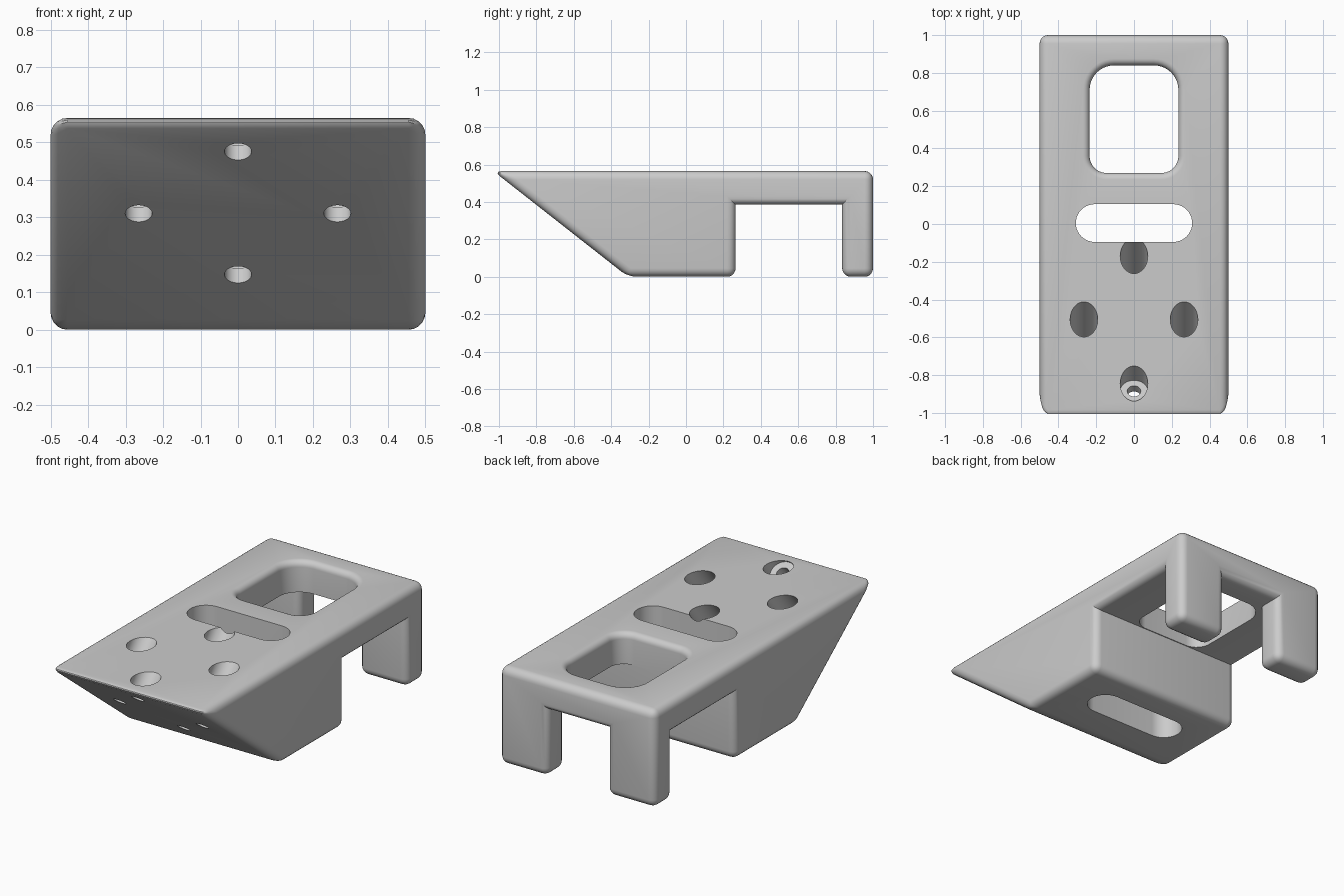
import bpy, bmesh, math
from mathutils import Vector, Matrix

if "Cube" in bpy.data.objects:
    bpy.data.objects.remove(bpy.data.objects["Cube"], do_unlink=True)

TOP, UNDER = 0.565, 0.385
TIP, TOE = -1.03, -0.31          # sharp ends of the sloped front
ROUND = 0.045

grey = bpy.data.materials.new("plain_grey")
grey.use_nodes = True
grey.diffuse_color = (0.6, 0.6, 0.6, 1)
grey.node_tree.nodes["Principled BSDF"].inputs["Base Color"].default_value = (0.6, 0.6, 0.6, 1)


def loft(name, rings):
    """Closed solid through equal-length rings of points."""
    bm = bmesh.new()
    loops = [[bm.verts.new(p) for p in ring] for ring in rings]
    for a, b in zip(loops, loops[1:]):
        for i in range(len(a)):
            j = (i + 1) % len(a)
            bm.faces.new((a[i], a[j], b[j], b[i]))
    bm.faces.new(loops[0])
    bm.faces.new(loops[-1])
    bmesh.ops.recalc_face_normals(bm, faces=bm.faces)
    mesh = bpy.data.meshes.new(name)
    bm.to_mesh(mesh)
    bm.free()
    obj = bpy.data.objects.new(name, mesh)
    bpy.context.collection.objects.link(obj)
    obj.data.materials.append(grey)
    return obj


def cut(body, cutter):
    mod = body.modifiers.new("cut", 'BOOLEAN')
    mod.operation, mod.solver, mod.object = 'DIFFERENCE', 'EXACT', cutter
    bpy.context.view_layer.objects.active = body
    bpy.ops.object.modifier_apply(modifier=mod.name)
    bpy.data.objects.remove(cutter, do_unlink=True)


def rounded_rect(x, y0, y1, z, radii, steps=10):
    """Outline centred on x = 0; radii are for back and front corners."""
    rb, rf = radii
    pts = []
    corners = [(x - rb, y1 - rb, rb), (rb - x, y1 - rb, rb),
               (rf - x, y0 + rf, rf), (x - rf, y0 + rf, rf)]
    for k, (cx, cy, r) in enumerate(corners):
        for s in range(steps + 1):
            a = math.pi / 2 * (k + s / steps)
            pts.append((cx + r * math.cos(a), cy + r * math.sin(a), z))
    return pts


def cylinder(name, start, axis, radius, length):
    rot = axis.to_track_quat('Z', 'Y').to_matrix()
    ring = [rot @ Vector((radius * math.cos(a), radius * math.sin(a), 0))
            for a in (math.tau * i / 40 for i in range(40))]
    return loft(name, [[start + p for p in ring], [start + p + axis * length for p in ring]])


# Main body: side profile with sloped front, block and rear leg
profile = [(TIP, TOP), (1, TOP), (1, 0), (0.835, 0), (0.835, UNDER),
           (0.265, UNDER), (0.265, 0), (TOE, 0)]
body = loft("bracket_body", [[(x, y, z) for y, z in profile] for x in (-0.5, 0.5)])

# Gap that splits the rear wall into two legs
cut(body, loft("leg_gap", [[(x, y, z) for x, z in
    ((-0.19, -0.1), (0.19, -0.1), (0.19, UNDER), (-0.19, UNDER))] for y in (0.7, 1.1)]))

# Round every outward edge
bm = bmesh.new()
bm.from_mesh(body.data)
bmesh.ops.remove_doubles(bm, verts=bm.verts, dist=0.0005)
bmesh.ops.dissolve_limit(bm, angle_limit=0.02, verts=bm.verts, edges=bm.edges)
bm.normal_update()
edges = [e for e in bm.edges if e.is_manifold and e.calc_face_angle_signed() > 0.3]
bmesh.ops.bevel(bm, geom=edges, offset=ROUND, offset_type='OFFSET', segments=5,
                profile=0.5, affect='EDGES', clamp_overlap=True)
bm.to_mesh(body.data)
bm.free()

# Large window with a rounded upper rim
R = 0.035
rings = [rounded_rect(0.235, 0.27, 0.84, 0.2, (0.13, 0.09))]
for i in range(7):
    a = math.pi / 2 * i / 6
    o = R * (1 - math.cos(a))
    rings.append(rounded_rect(0.235 + o, 0.27 - o, 0.84 + o,
                              TOP - R + R * math.sin(a), (0.13 + o, 0.09 + o)))
rings.append([(x, y, TOP + 0.1) for x, y, z in rings[-1]])
cut(body, loft("window", rings))

# Slot through the block
cut(body, loft("slot", [rounded_rect(0.308, -0.095, 0.105, z, (0.0999, 0.0999)) for z in (-0.1, 0.7)]))

# Counterbored screw holes, square to the slope
axis = Vector((0, TOP, TOE - TIP)).normalized()
for x, z in ((0, 0.475), (-0.265, 0.31), (0.265, 0.31), (0, 0.147)):
    exit_point = Vector((x, TOE + (TIP - TOE) * z / TOP, z))
    cut(body, cylinder("counterbore", exit_point + axis * 0.049, axis, 0.073, 0.9))
    cut(body, cylinder("screw_hole", exit_point - axis * 0.1, axis, 0.036, 0.3))

# Smooth shading with crisp edges
bpy.ops.object.select_all(action='DESELECT')
body.select_set(True)
bpy.context.view_layer.objects.active = body
bpy.ops.object.shade_smooth_by_angle(angle=math.radians(30))
